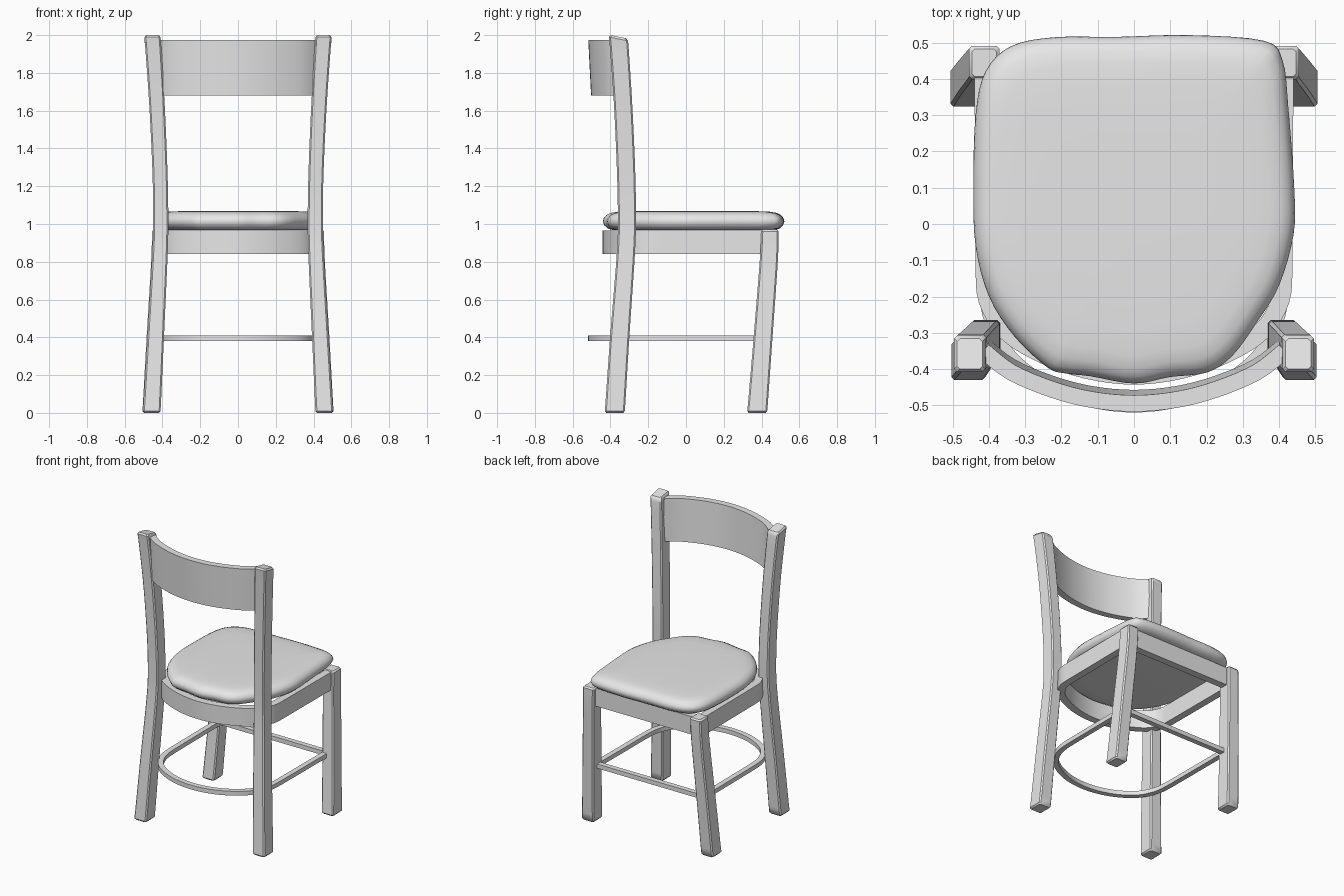
import bpy, bmesh, math
from mathutils import Vector

cube = bpy.data.objects.get("Cube")
if cube:
    bpy.data.objects.remove(cube, do_unlink=True)

GREY = (0.8, 0.8, 0.8, 1)
mat = bpy.data.materials.new("plain grey")
mat.use_nodes = True
mat.diffuse_color = GREY
mat.node_tree.nodes["Principled BSDF"].inputs["Base Color"].default_value = GREY


def spline(points, steps, closed=False):
    """Smooth curve through the given points."""
    pts = [Vector(p) for p in points]
    n = len(pts)
    out = []
    for i in range(n if closed else n - 1):
        if closed:
            a, b, c, d = (pts[(i + k) % n] for k in (-1, 0, 1, 2))
        else:
            a, b, c, d = (pts[min(max(i + k, 0), n - 1)] for k in (-1, 0, 1, 2))
        for s in range(steps):
            t = s / steps
            out.append(0.5 * (2 * b + (c - a) * t + (2 * a - 5 * b + 4 * c - d) * t ** 2
                              + (3 * b - a - 3 * c + d) * t ** 3))
    return out if closed else out + [pts[-1]]


def loft(name, rings, closed=False, angle=35):
    """Skin equal rings of points, capped at the ends unless closed."""
    bm = bmesh.new()
    loops = [[bm.verts.new(p) for p in ring] for ring in rings]
    pairs = list(zip(loops, loops[1:]))
    if closed:
        pairs.append((loops[-1], loops[0]))
    else:
        bm.faces.new(loops[0])
        bm.faces.new(loops[-1])
    for r, q in pairs:
        for i in range(len(r)):
            j = (i + 1) % len(r)
            bm.faces.new((r[i], r[j], q[j], q[i]))
    bmesh.ops.recalc_face_normals(bm, faces=bm.faces)
    mesh = bpy.data.meshes.new(name)
    bm.to_mesh(mesh)
    bm.free()
    mesh.materials.append(mat)
    obj = bpy.data.objects.new(name, mesh)
    bpy.context.collection.objects.link(obj)
    bpy.ops.object.select_all(action='DESELECT')
    obj.select_set(True)
    bpy.context.view_layer.objects.active = obj
    bpy.ops.object.shade_smooth_by_angle(angle=math.radians(angle))
    return obj


def leg(name, side, levels, slant=0.0):
    """Bent post: levels hold centre x, centre y, z, width, depth."""
    def ring(v, inset=0.0, tilt=0.0):
        x, y, z, w, d = v
        w, d, c = w / 2 - inset, d / 2 - inset, 0.008
        corners = [(w, c - d), (w, d - c), (w - c, d), (c - w, d),
                   (-w, d - c), (-w, c - d), (c - w, -d), (w - c, -d)]
        return [(side * (x + px), y + py, z - tilt * (py + d)) for px, py in corners]

    path = [Vector(p) for p in spline(levels, 5)]
    foot, top = path[0].copy(), path[-1].copy()
    path[0][2] += 0.01
    path[-1][2] -= 0.01
    rings = [ring(foot, 0.008)] + [ring(p) for p in path[:-1]]
    rings += [ring(path[-1], 0, slant), ring(top, 0.008, slant)]
    loft(name, rings)


def band(name, path, thick, z0, z1, closed=False, lean=0.0):
    """Rectangular strip following a path in plan."""
    pts = [Vector(p) for p in path]
    n = len(pts)
    rings = []
    for i, p in enumerate(pts):
        a = pts[i - 1] if closed or i else p
        b = pts[(i + 1) % n] if closed or i < n - 1 else p
        t0, t1 = (p - a), (b - p)
        t0 = t0.normalized() if t0.length else t1.normalized()
        t1 = t1.normalized() if t1.length else t0
        t = (t0 + t1).normalized()
        off = Vector((-t.y, t.x)) * thick / 2 / max(t.dot(t1), 0.4)
        o, q = p + off, p - off
        rings.append([(o.x, o.y, z0), (q.x, q.y, z0),
                      (q.x, q.y - lean, z1), (o.x, o.y - lean, z1)])
    return loft(name, rings, closed)


def mirrored(half):
    """Complete a half arc, which ends on the centre line, across x."""
    return half + [(-x, y) for x, y in reversed(half[:-1])]


def d_ring(corner, arc, steps=4):
    """Straight front and sides with a rounded back."""
    x, y = corner
    return [(-x, y), (x, y)] + spline(mirrored(arc), steps)


# Legs
BACK = [(0.457, -0.377, 0.0, 0.094, 0.106), (0.436, -0.351, 0.4, 0.088, 0.102),
        (0.413, -0.318, 0.85, 0.082, 0.096), (0.409, -0.313, 1.05, 0.08, 0.096),
        (0.414, -0.318, 1.3, 0.08, 0.097), (0.43, -0.334, 1.65, 0.082, 0.097),
        (0.453, -0.358, 2.0, 0.086, 0.1)]
FRONT = [(0.46, 0.377, 0.0, 0.092, 0.106), (0.44, 0.408, 0.4, 0.088, 0.1),
         (0.418, 0.438, 0.8, 0.084, 0.096), (0.413, 0.445, 0.97, 0.084, 0.092)]
for label, s in (("left", 1), ("right", -1)):
    leg("back_leg_" + label, s, BACK, slant=0.2)
    leg("front_leg_" + label, s, FRONT)

# Seat frame and foot ring
band("seat_frame", d_ring((0.415, 0.44), [
    (0.412, -0.12), (0.404, -0.21), (0.35, -0.298), (0.25, -0.36),
    (0.13, -0.402), (0, -0.418)]), 0.05, 0.84, 0.965, closed=True)
band("foot_ring", d_ring((0.415, 0.395), [
    (0.412, -0.14), (0.4, -0.25), (0.345, -0.36), (0.25, -0.436),
    (0.13, -0.485), (0, -0.502)]), 0.036, 0.38, 0.41, closed=True)

# Curved backrest
rest = spline(mirrored([(0.415, -0.335), (0.34, -0.393), (0.23, -0.44),
                        (0.12, -0.469), (0, -0.48)]), 4)
band("backrest", rest, 0.045, 1.68, 1.975, lean=0.015)

# Cushion: soft outline stacked through a pillow-shaped profile
OUTLINE = [(0, -0.44), (0.1, -0.422), (0.2, -0.41), (0.27, -0.365), (0.34, -0.27),
           (0.4, -0.17), (0.44, -0.03), (0.442, 0.1), (0.425, 0.33), (0.41, 0.45),
           (0.36, 0.505), (0.15, 0.521), (-0.05, 0.516), (-0.22, 0.515), (-0.34, 0.49),
           (-0.41, 0.42), (-0.437, 0.3), (-0.443, 0.1), (-0.437, -0.06), (-0.4, -0.2),
           (-0.33, -0.31), (-0.24, -0.395), (-0.19, -0.412), (-0.12, -0.42)]
PROFILE = [(0.12, 0.967), (0.05, 0.968), (0.025, 0.976), (0.008, 0.992), (0, 1.012),
           (0.004, 1.03), (0.018, 1.048), (0.04, 1.059), (0.075, 1.065),
           (0.14, 1.068), (0.26, 1.07)]
outline = spline(OUTLINE, 4, closed=True)
centre = Vector((0, 0.04))
rings = []
for inset, z in PROFILE:
    ring = [centre + (p - centre) * (1 - inset / 0.46) for p in outline]
    rings.append([(p.x, p.y, z) for p in ring])
loft("seat_cushion", rings, angle=60)
